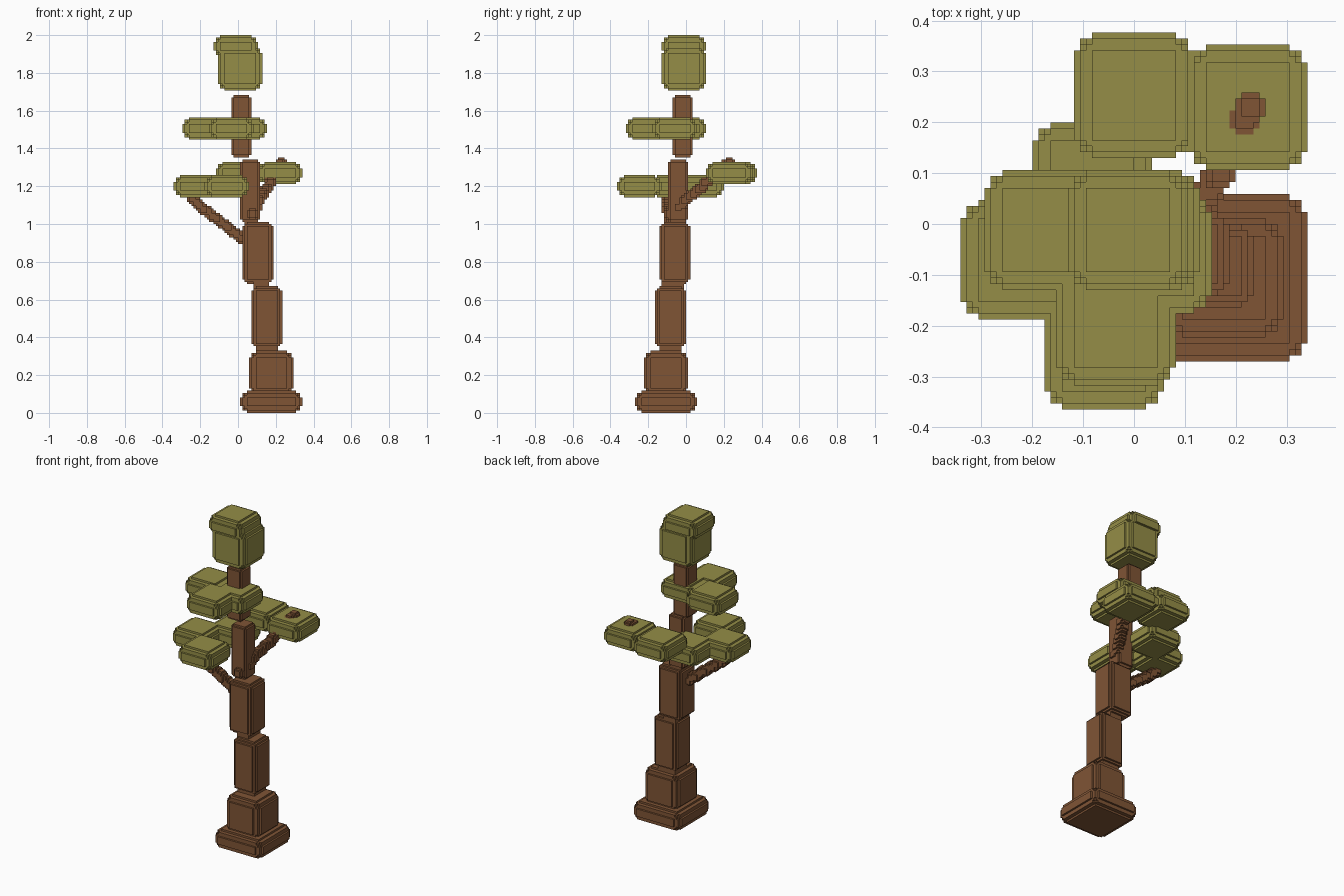
import bpy
import bmesh
from itertools import product
from mathutils import Matrix, Vector

if "Cube" in bpy.data.objects:
    bpy.data.objects.remove(bpy.data.objects["Cube"], do_unlink=True)

CELL = 2 / 170  # size of one block step


def material(name, color):
    mat = bpy.data.materials.new(name)
    mat.use_nodes = True
    mat.diffuse_color = (*color, 1)
    bsdf = next(n for n in mat.node_tree.nodes if n.type == "BSDF_PRINCIPLED")
    bsdf.inputs["Base Color"].default_value = (*color, 1)
    bsdf.inputs["Roughness"].default_value = 0.9
    return mat


bark = material("bark_brown", (0.215, 0.09, 0.036))
foliage = material("leaf_olive", (0.298, 0.268, 0.063))


def stepped_insets(r):
    """Smallest inset triples whose boxes together make a stepped round corner."""
    def inside(t):
        return sum(max(0, r - 0.5 - i) ** 2 for i in t) <= (r - 0.5) ** 2 + 0.75
    good = [t for t in product(range(r), repeat=3) if inside(t)]
    return [t for t in good
            if not any(o != t and all(a <= b for a, b in zip(o, t)) for o in good)]


def add_block(bm, low, high, r):
    low = Vector([round(v / CELL) * CELL for v in low])
    high = Vector([round(v / CELL) * CELL for v in high])
    for inset in stepped_insets(r):
        size = high - low - 2 * CELL * Vector(inset)
        bmesh.ops.create_cube(
            bm, size=1,
            matrix=Matrix.Translation((low + high) / 2) @ Matrix.Diagonal((*size, 1)))


def finish(bm, name, mat):
    mesh = bpy.data.meshes.new(name)
    bm.to_mesh(mesh)
    bm.free()
    mesh.materials.append(mat)
    bpy.context.collection.objects.link(bpy.data.objects.new(name, mesh))


def block(name, low, high, r, mat):
    bm = bmesh.new()
    add_block(bm, low, high, r)
    finish(bm, name, mat)


def branch(name, start, end, beads):
    """Chain of small stepped blocks along a straight line."""
    bm = bmesh.new()
    start, end = Vector(start), Vector(end)
    half = Vector((1, 1, 1)) * CELL * 2.5
    for i in range(beads):
        p = start.lerp(end, i / (beads - 1))
        low = Vector([round((v - CELL * 2.5) / CELL) * CELL for v in p])
        add_block(bm, low, low + 2 * half, 2)
    finish(bm, name, bark)


# Trunk, narrowing and leaning as it rises
block("trunk_base", (0.012, -0.272, 0), (0.345, 0.06, 0.118), 4, bark)
block("trunk_lower", (0.06, -0.225, 0.09), (0.295, 0.01, 0.335), 4, bark)
block("trunk_middle", (0.07, -0.165, 0.34), (0.235, 0.0, 0.67), 3, bark)
block("trunk_upper", (0.02, -0.142, 0.68), (0.188, 0.023, 1.007), 3, bark)
block("trunk_neck", (0.012, -0.095, 1.01), (0.115, 0.01, 1.345), 2, bark)
block("trunk_top", (-0.038, -0.07, 1.35), (0.068, 0.033, 1.68), 2, bark)
# Short collars where the trunk pieces meet
block("lower_collar", (0.095, -0.142, 0.32), (0.212, -0.024, 0.36), 1, bark)
block("middle_collar", (0.085, -0.125, 0.65), (0.17, -0.015, 0.7), 1, bark)
block("upper_collar", (0.035, -0.083, 0.99), (0.1, 0.0, 1.03), 1, bark)

# Branches
branch("right_branch", (0.04, -0.06, 0.91), (-0.245, -0.105, 1.13), 14)
branch("left_branch", (0.075, -0.085, 1.05), (0.225, 0.23, 1.325), 16)

# Leaf pads: centre x, centre y, bottom, top
pads = {
    "crown_lower": (0.012, -0.01, 1.71, 1.94),
    "crown_cap": (-0.012, -0.01, 1.88, 2.0),
    "middle_leaf_right": (-0.18, -0.01, 1.445, 1.57),
    "middle_leaf_front": (-0.037, -0.195, 1.445, 1.57),
    "middle_leaf_left": (0.037, -0.06, 1.445, 1.57),
    "low_leaf_front": (-0.06, -0.25, 1.14, 1.26),
    "low_leaf_right": (-0.228, -0.07, 1.14, 1.26),
    "low_leaf_back": (-0.085, 0.083, 1.14, 1.26),
    "back_leaf_centre": (0.0, 0.253, 1.21, 1.33),
    "back_leaf_left": (0.228, 0.23, 1.21, 1.33),
}
for name, (x, y, bottom, top) in pads.items():
    h = 0.119
    block(name, (x - h, y - h, bottom), (x + h, y + h, top), 4, foliage)
